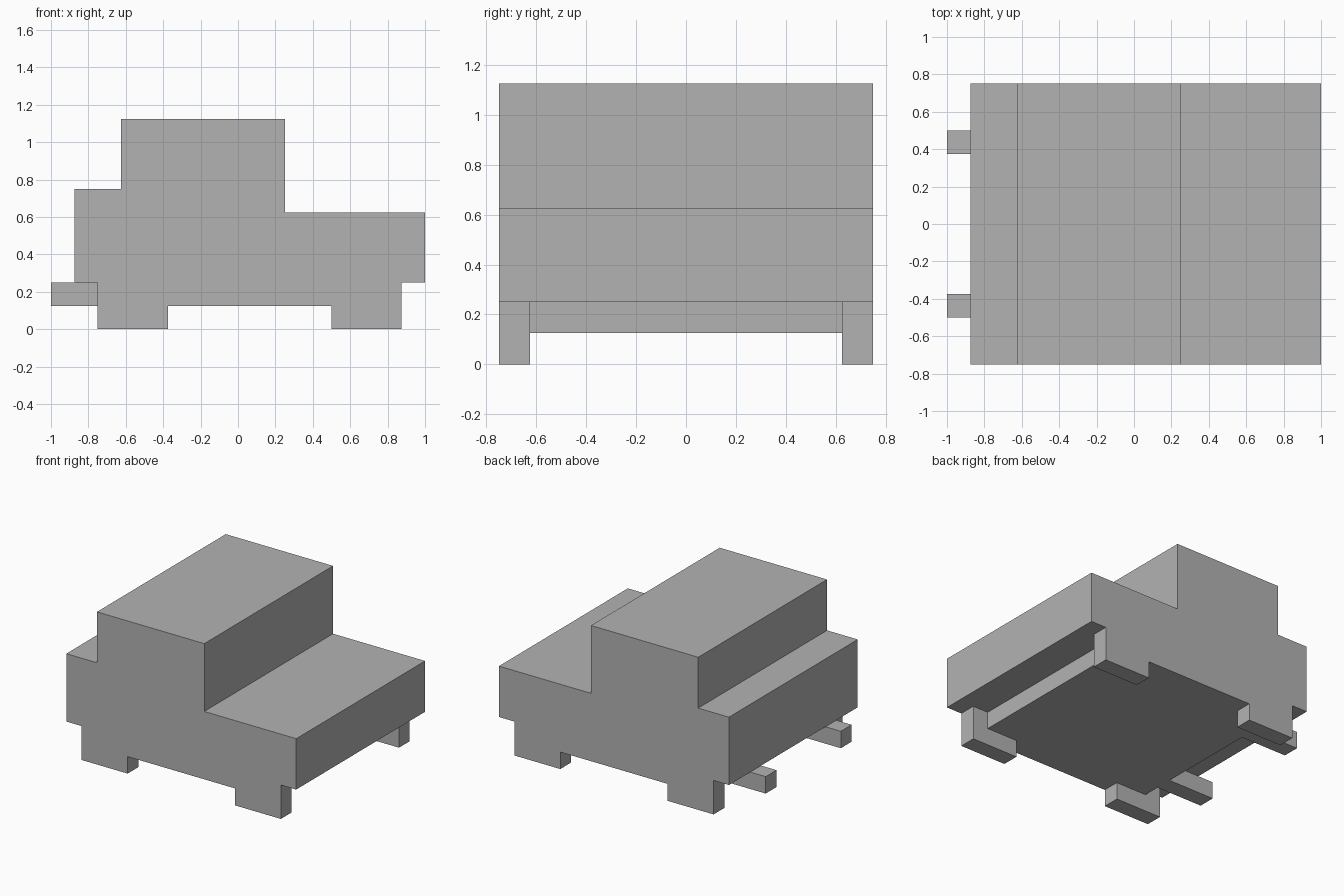
import bpy
import bmesh

cube = bpy.data.objects.get("Cube")
if cube:
    bpy.data.objects.remove(cube, do_unlink=True)

U = 0.125  # block size: all parts sit on this grid
GREY = (0.45, 0.45, 0.45, 1.0)

paint = bpy.data.materials.new("plain grey")
paint.use_nodes = True
paint.diffuse_color = GREY
paint.node_tree.nodes["Principled BSDF"].inputs["Base Color"].default_value = GREY


def extrude(name, outline, offset):
    """Extrude a closed outline (in blocks) along an offset (in blocks)."""
    bm = bmesh.new()
    face = bm.faces.new([bm.verts.new([c * U for c in p]) for p in outline])
    side = bmesh.ops.extrude_face_region(bm, geom=[face])
    verts = [v for v in side["geom"] if isinstance(v, bmesh.types.BMVert)]
    bmesh.ops.translate(bm, verts=verts, vec=[c * U for c in offset])
    bmesh.ops.recalc_face_normals(bm, faces=bm.faces)
    mesh = bpy.data.meshes.new(name)
    bm.to_mesh(mesh)
    bm.free()
    mesh.materials.append(paint)
    obj = bpy.data.objects.new(name, mesh)
    bpy.context.collection.objects.link(obj)


def box(name, x, y, z):
    outline = [(x[0], y[0], z[0]), (x[1], y[0], z[0]),
               (x[1], y[1], z[0]), (x[0], y[1], z[0])]
    extrude(name, outline, (0, 0, z[1] - z[0]))


# Body: stepped side profile with hood, cabin and boot
profile = [(-7, 2), (8, 2), (8, 5), (2, 5), (2, 9), (-5, 9), (-5, 6), (-7, 6)]
extrude("body", [(x, -6, z) for x, z in profile], (0, 12, 0))

# Floor: full width between the wheels, narrower beside them
half = [(-5, 5), (-3, 5), (-3, 6), (4, 6), (4, 5), (6, 5)]
plan = half + [(x, -y) for x, y in reversed(half)]
extrude("floor", [(x, y, 1) for x, y in plan], (0, 0, 1))

# Wheels and exhaust pipes, mirrored across y
for side, s in (("near", -1), ("far", 1)):
    box(f"front_wheel_{side}", (4, 7), (5 * s, 6 * s), (0, 2))
    box(f"rear_wheel_{side}", (-6, -3), (5 * s, 6 * s), (0, 2))
    box(f"exhaust_{side}", (-8, -5), (3 * s, 4 * s), (1, 2))
